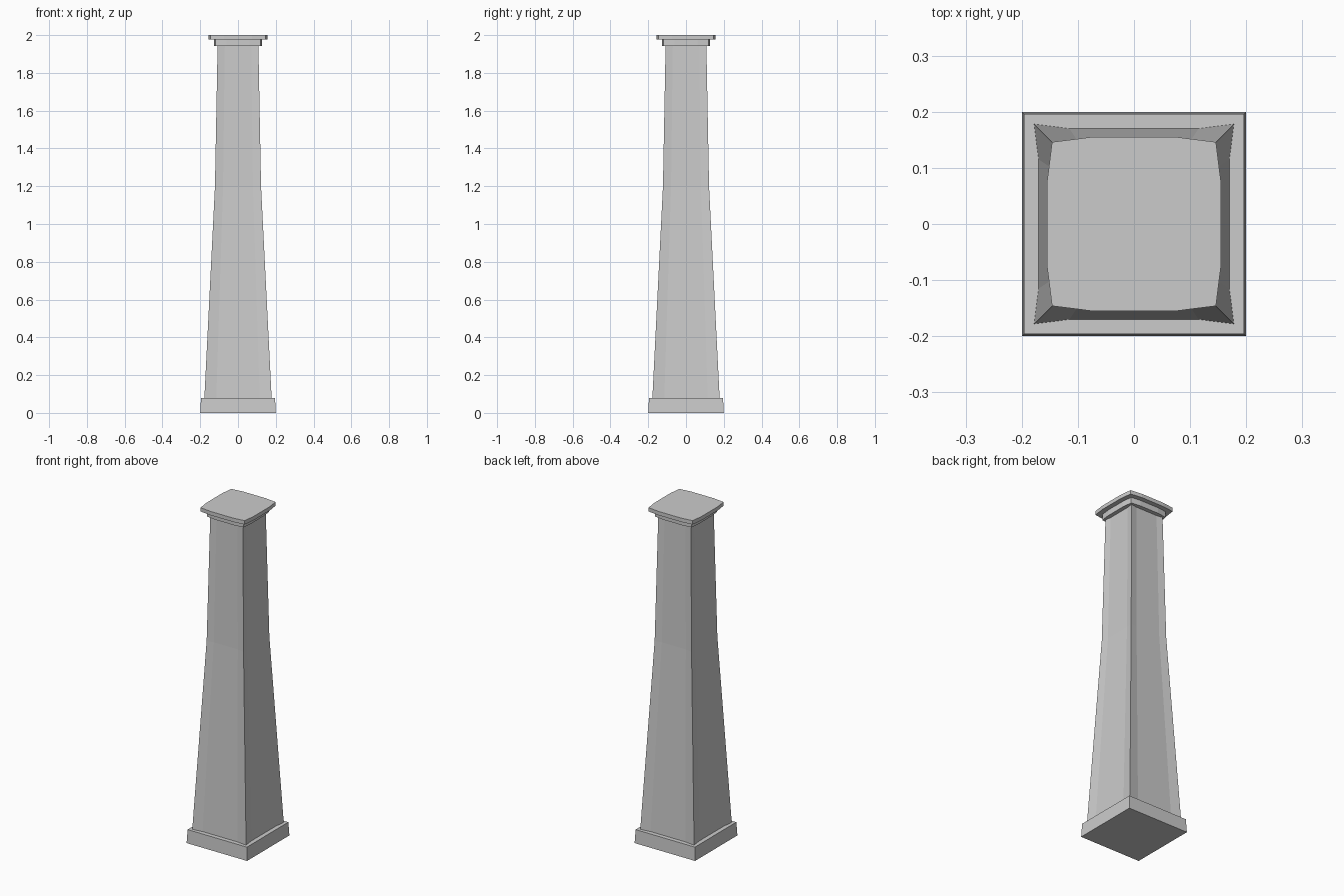
import bpy, bmesh

if "Cube" in bpy.data.objects:
    bpy.data.objects.remove(bpy.data.objects["Cube"])


def ring(corner, mid, t):
    # square outline whose sides are bowed in or out at two points each
    pts = []
    x, y = 1, 0
    for _ in range(4):
        # outward direction (x, y), travel direction (-y, x)
        for out, along in ((corner, -corner), (mid, -t), (mid, t)):
            pts.append((x * out - y * along, y * out + x * along))
        x, y = -y, x
    return pts


def loft(name, sections):
    bm = bmesh.new()
    loops = [[bm.verts.new((px, py, z)) for px, py in ring(c, m, t)]
             for z, c, m, t in sections]
    for a, b in zip(loops, loops[1:]):
        n = len(a)
        for i in range(n):
            j = (i + 1) % n
            bm.faces.new((a[i], a[j], b[j], b[i]))
    bm.faces.new(loops[0][::-1])
    bm.faces.new(loops[-1])
    bmesh.ops.recalc_face_normals(bm, faces=bm.faces)
    mesh = bpy.data.meshes.new(name)
    bm.to_mesh(mesh)
    bm.free()
    ob = bpy.data.objects.new(name, mesh)
    bpy.context.collection.objects.link(ob)
    return ob


# square plinth with slight taper
loft("plinth", [(0, .2, .2, .12), (.08, .196, .196, .12)])
# tapered shaft with hollowed sides and a kink above the middle
loft("shaft", [(.08, .178, .17, .115), (1.2, .122, .115, .079),
               (1.943, .108, .103, .07)])
# two-step capital with bulging sides
loft("capital_lower", [(1.943, .12, .127, .062), (1.977, .12, .127, .062)])
loft("capital_upper", [(1.977, .146, .155, .075), (2.0, .146, .155, .075)])
